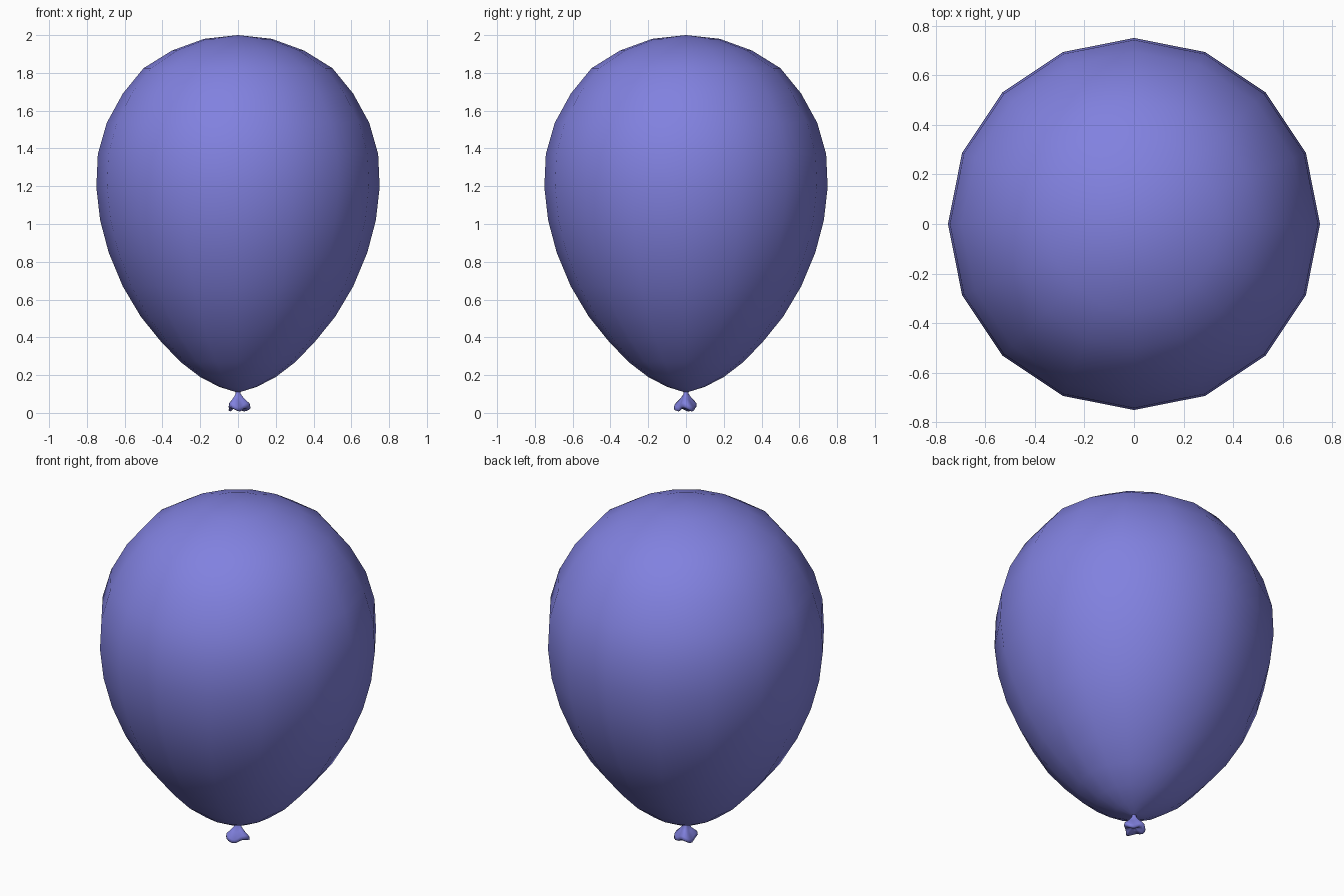
import bpy, bmesh, math

cube = bpy.data.objects.get("Cube")
if cube:
    bpy.data.objects.remove(cube, do_unlink=True)

rubber = bpy.data.materials.new("periwinkle rubber")
rubber.use_nodes = True
colour = (0.22, 0.22, 0.74, 1)
rubber.diffuse_color = colour
rubber.node_tree.nodes["Principled BSDF"].inputs["Base Color"].default_value = colour


def lathe(name, profile, sides, ripple=None):
    """Spin (radius, height) points round z; a zero radius makes a pole."""
    bm = bmesh.new()
    rings = []
    for level, (r, z) in enumerate(profile):
        if r == 0:
            rings.append([bm.verts.new((0, 0, z))] * sides)
            continue
        ring = []
        for i in range(sides):
            a = math.tau * i / sides
            scale, lift = ripple(a, level) if ripple else (1, 0)
            ring.append(bm.verts.new((r * scale * math.cos(a),
                                      r * scale * math.sin(a), z + lift)))
        rings.append(ring)
    for low, high in zip(rings, rings[1:]):
        for i in range(sides):
            j = (i + 1) % sides
            bm.faces.new(dict.fromkeys((low[i], low[j], high[j], high[i])))
    bmesh.ops.recalc_face_normals(bm, faces=bm.faces)
    mesh = bpy.data.meshes.new(name)
    bm.to_mesh(mesh)
    bm.free()
    mesh.materials.append(rubber)
    mesh.shade_smooth()
    obj = bpy.data.objects.new(name, mesh)
    bpy.context.collection.objects.link(obj)
    return obj


# Inflated body
body_profile = [(0, .108), (.02, .113), (.1, .138), (.2, .19), (.305, .27),
                (.41, .38), (.515, .51), (.61, .67), (.685, .85), (.73, 1.02),
                (.75, 1.195), (.742, 1.37), (.695, 1.535), (.61, 1.69),
                (.5, 1.825), (.35, 1.918), (.18, 1.98), (0, 2)]
lathe("balloon_body", body_profile, 16)


# Knot: narrow neck, flared rippled lip, folded back inside
def lip_ripple(a, level):
    strength = (0, .2, .6, 1, 1, .7, .3, 0)[level]
    wave = math.sin(3 * a + 1.2) + .4 * math.sin(2 * a)
    return 1 + .16 * strength * wave, .012 * strength * math.sin(3 * a + 2.5)


knot_profile = [(.012, .118), (.013, .1), (.03, .072), (.054, .042),
                (.057, .024), (.044, .016), (.02, .03), (0, .045)]
lathe("knot", knot_profile, 24, lip_ripple)
